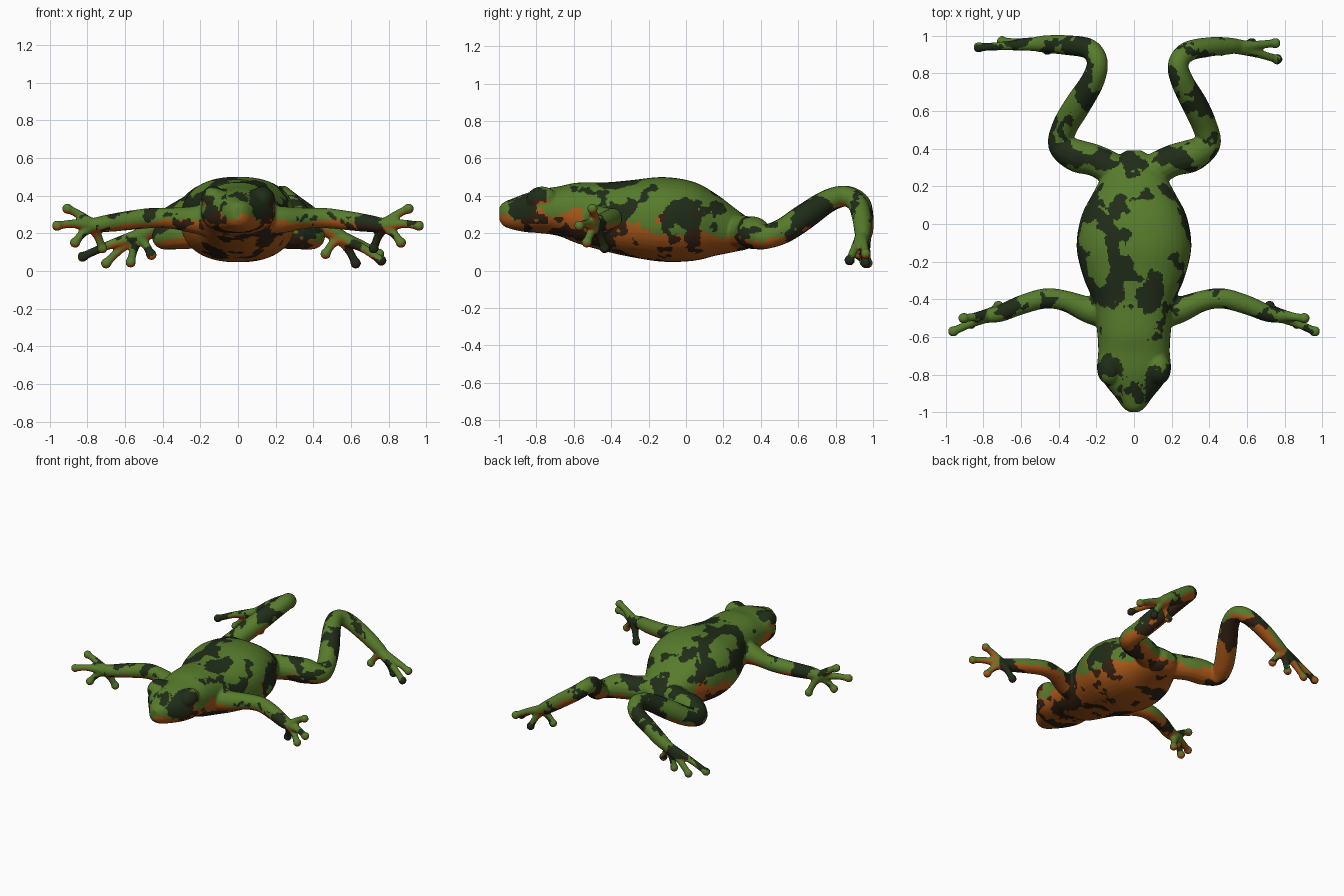
import bpy, bmesh
from math import sin, cos, pi, copysign
from mathutils import Vector, Matrix, noise

if "Cube" in bpy.data.objects:
    bpy.data.objects.remove(bpy.data.objects["Cube"])


def material(name, rgb):
    m = bpy.data.materials.new(name)
    m.diffuse_color = (*rgb, 1)
    m.use_nodes = True
    m.node_tree.nodes["Principled BSDF"].inputs["Base Color"].default_value = m.diffuse_color
    return m


green = material("green", (0.095, 0.20, 0.025))
dark = material("dark", (0.014, 0.025, 0.009))
orange = material("orange", (0.42, 0.10, 0.010))
brown = material("brown", (0.035, 0.016, 0.007))


def spline(rows, steps):
    """Catmull-Rom through rows of equal length."""
    p = [rows[0]] + list(rows) + [rows[-1]]
    out = []
    for i in range(1, len(p) - 2):
        for s in range(steps):
            t = s / steps
            out.append([0.5 * (2 * b + (c - a) * t + (2 * a - 5 * b + 4 * c - d) * t * t
                               + (3 * b - a - 3 * c + d) * t ** 3)
                        for a, b, c, d in zip(p[i - 1], p[i], p[i + 1], p[i + 2])])
    out.append(list(rows[-1]))
    return out


def skin_rings(bm, rings):
    rings = [[bm.verts.new(v) for v in r] for r in rings]
    n = len(rings[0])
    for a, b in zip(rings, rings[1:]):
        for i in range(n):
            j = (i + 1) % n
            bm.faces.new((a[i], a[j], b[j], b[i]))
    bm.faces.new(rings[0][::-1])
    bm.faces.new(rings[-1])


def ball(bm, p, r, squash=(1, 1, 1)):
    bmesh.ops.create_icosphere(bm, subdivisions=3, radius=r,
                               matrix=Matrix.Translation(p) @ Matrix.Diagonal((*squash, 1)))


def tube(bm, pts):
    """Round limb through points (x, y, z, radius) with domed ends."""
    rows = spline(pts, 6)
    pos = [Vector(r[:3]) for r in rows]
    side, rings = None, []
    for k, r in enumerate(rows):
        d = (pos[min(k + 1, len(pos) - 1)] - pos[max(k - 1, 0)]).normalized()
        side = d.orthogonal() if side is None else side - d * side.dot(d)
        side.normalize()
        up = d.cross(side)
        rings.append([pos[k] + r[3] * (cos(a) * side + sin(a) * up)
                      for a in (2 * pi * i / 16 for i in range(16))])
    skin_rings(bm, rings)
    for k in (0, -1):
        ball(bm, pos[k], rows[k][3])


def digits(bm, palm, tips, r):
    """Fingers or toes fanning from a palm, each with a round pad."""
    palm = Vector(palm)
    for t in tips:
        t = Vector(t)
        mid = palm.lerp(t, 0.55) + Vector((0, 0, 0.01))
        tube(bm, [(*palm, r * 1.6), (*mid, r), (*t, r * 0.95)])
        ball(bm, t, r * 1.22)


bm = bmesh.new()

# body and head: y, half width, top z, bottom z
body = [(-0.998, 0.025, 0.34, 0.27), (-0.975, 0.058, 0.365, 0.238), (-0.92, 0.098, 0.388, 0.218),
        (-0.85, 0.155, 0.415, 0.205), (-0.78, 0.195, 0.435, 0.20), (-0.68, 0.19, 0.45, 0.185),
        (-0.58, 0.195, 0.47, 0.145), (-0.42, 0.215, 0.472, 0.10), (-0.28, 0.27, 0.485, 0.07),
        (-0.12, 0.305, 0.50, 0.047), (0.04, 0.28, 0.475, 0.052), (0.16, 0.22, 0.41, 0.08),
        (0.26, 0.165, 0.335, 0.10), (0.34, 0.115, 0.275, 0.12), (0.39, 0.04, 0.23, 0.17)]
rings = []
for y, w, top, low in spline(body, 4):
    ring = []
    for i in range(40):
        c, s = cos(2 * pi * i / 40), sin(2 * pi * i / 40)
        ring.append(((copysign(abs(c) ** 0.86, c)) * w, y,
                     (top + low) / 2 + copysign(abs(s) ** 0.86, s) * (top - low) / 2))
    rings.append(ring)
skin_rings(bm, rings)

for s in (-1, 1):
    # eye bulges
    ball(bm, (s * 0.13, -0.77, 0.38), 0.07, (0.95, 1.2, 1))
    # arms and hands
    tube(bm, [(s * 0.12, -0.47, 0.27, 0.10), (s * 0.24, -0.455, 0.272, 0.072),
              (s * 0.36, -0.41, 0.28, 0.056), (s * 0.47, -0.395, 0.28, 0.054),
              (s * 0.60, -0.43, 0.265, 0.051), (s * 0.71, -0.475, 0.25, 0.045),
              (s * 0.785, -0.49, 0.24, 0.036)])
    digits(bm, (s * 0.775, -0.485, 0.24),
           [(s * 0.905, -0.50, 0.33), (s * 0.96, -0.57, 0.24),
            (s * 0.865, -0.53, 0.15), (s * 0.72, -0.435, 0.12)], 0.0235)

# thighs, shins and feet (slightly different pose on each side)
tube(bm, [(0.08, 0.27, 0.21, 0.09), (0.20, 0.335, 0.205, 0.085), (0.31, 0.365, 0.2, 0.087),
          (0.395, 0.425, 0.18, 0.066), (0.375, 0.52, 0.213, 0.067), (0.325, 0.63, 0.285, 0.069),
          (0.255, 0.76, 0.372, 0.061), (0.235, 0.85, 0.398, 0.055), (0.285, 0.915, 0.36, 0.054),
          (0.40, 0.94, 0.28, 0.052), (0.50, 0.945, 0.21, 0.046), (0.56, 0.945, 0.17, 0.036)])
digits(bm, (0.54, 0.94, 0.18), [(0.76, 0.875, 0.055), (0.75, 0.96, 0.09),
                               (0.625, 0.96, 0.04), (0.465, 0.92, 0.09)], 0.0235)
tube(bm, [(-0.08, 0.27, 0.21, 0.09), (-0.20, 0.335, 0.205, 0.085), (-0.31, 0.365, 0.2, 0.087),
          (-0.39, 0.42, 0.18, 0.067), (-0.365, 0.52, 0.213, 0.069), (-0.30, 0.63, 0.285, 0.071),
          (-0.22, 0.76, 0.372, 0.063), (-0.195, 0.86, 0.398, 0.056), (-0.24, 0.93, 0.36, 0.055),
          (-0.36, 0.95, 0.29, 0.053), (-0.47, 0.955, 0.215, 0.047), (-0.54, 0.955, 0.18, 0.036)])
digits(bm, (-0.53, 0.955, 0.185), [(-0.825, 0.938, 0.075), (-0.70, 0.97, 0.04),
                                  (-0.57, 0.955, 0.045), (-0.46, 0.925, 0.085)], 0.0235)

bmesh.ops.recalc_face_normals(bm, faces=bm.faces)
mesh = bpy.data.meshes.new("raw_skin")
bm.to_mesh(mesh)
bm.free()
frog = bpy.data.objects.new("frog_skin", mesh)
bpy.context.collection.objects.link(frog)

# fuse all parts into one soft skin
m = frog.modifiers.new("fuse", 'REMESH')
m.mode = 'VOXEL'
m.voxel_size = 0.0075
m = frog.modifiers.new("soften", 'SMOOTH')
m.factor, m.iterations = 0.5, 7
bpy.context.view_layer.update()
fused = bpy.data.meshes.new_from_object(frog.evaluated_get(bpy.context.evaluated_depsgraph_get()))
frog.modifiers.clear()
frog.data = fused
fused.materials.clear()
for mat in (green, dark, orange, brown):
    fused.materials.append(mat)

# mottled pattern: green back, orange belly, dark blotches on both
for p in fused.polygons:
    c = p.center
    edge = 0.5 * noise.noise(c * 7 + Vector((7, 2, 5))) + 0.2 * noise.noise(c * 25)
    blotch = (noise.noise(c * 7 + Vector((3.3, 8.1, 1.2))) + 0.4 * noise.noise(c * 16)
              + 0.2 * noise.noise(c * 40))
    if c.y < -0.74 and c.z > 0.25 and abs(c.x) > 0.06:  # darker cheeks
        blotch += 0.35
    belly = p.normal.z < (-0.1 if abs(c.x) < 0.32 and c.y < 0.3 else -0.3) + edge
    p.material_index = (2 if belly else 0) + (1 if blotch > 0.13 else 0)
    p.use_smooth = True
